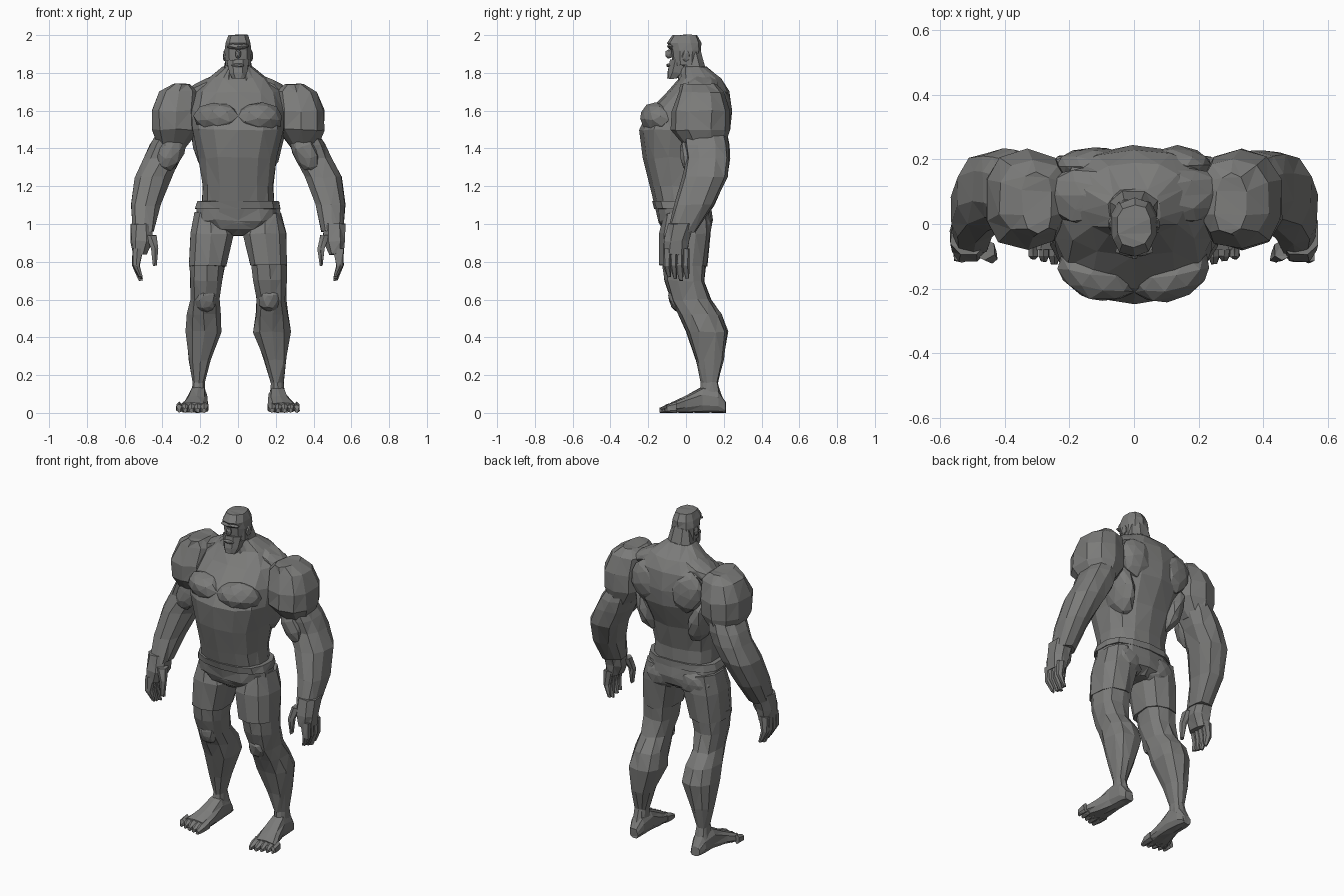
import bpy, bmesh, math, random
from mathutils import Vector, Euler

random.seed(4)
cube = bpy.data.objects.get("Cube")
if cube:
    bpy.data.objects.remove(cube)

stone = bpy.data.materials.new("stone_grey")
stone.use_nodes = True
grey = (.2, .2, .195, 1)
stone.diffuse_color = grey
stone.node_tree.nodes["Principled BSDF"].inputs["Base Color"].default_value = grey


def finish(bm, name, rough, side):
    """Roughen, triangulate and store a flat shaded part, mirrored if side is -1."""
    for v in bm.verts:
        v.co += Vector([random.uniform(-rough, rough) for axis in "xyz"])
        v.co.x *= side
        v.co.z = max(v.co.z, 0)
    bmesh.ops.triangulate(bm, faces=bm.faces[:])
    bmesh.ops.recalc_face_normals(bm, faces=bm.faces[:])
    mesh = bpy.data.meshes.new(name)
    bm.to_mesh(mesh)
    bm.free()
    mesh.materials.append(stone)
    part = bpy.data.objects.new(name, mesh)
    bpy.context.collection.objects.link(part)


def rounded(wave):
    """Push a sine or cosine outward, so that a section is a boxy oval."""
    return math.copysign(abs(wave) ** .8, wave)


def loft(name, side=1, sides=10, rough=.005, lengthwise=False, **sections):
    """Skin named sections: position, centre x, half width, then the depth range.

    Sections are stacked upright, or from heel to toe if lengthwise.
    """
    bm = bmesh.new()
    loops = []
    for position, centre, half, low, high in sections.values():
        loop = []
        for corner in range(sides):
            angle = math.tau * (corner + .5) / sides
            across = centre + half * rounded(math.cos(angle))
            middle, reach = (low + high) / 2, (high - low) / 2
            deep = middle + reach * rounded(math.sin(angle))
            place = (across, position, deep) if lengthwise else (across, deep, position)
            loop.append(bm.verts.new(place))
        loops.append(loop)
    for lower, upper in zip(loops, loops[1:]):
        for i in range(sides):
            j = (i + 1) % sides
            bm.faces.new((lower[i], lower[j], upper[j], upper[i]))
    bm.faces.new(loops[0])
    bm.faces.new(loops[-1])
    finish(bm, name, rough, side)


def lump(name, centre, size, pitch=0, roll=0, yaw=0, rough=.005, side=1):
    """A faceted muscle: a stretched, turned icosphere."""
    bm = bmesh.new()
    bmesh.ops.create_icosphere(bm, subdivisions=2, radius=1)
    turn = Euler([math.radians(angle) for angle in (pitch, roll, yaw)]).to_matrix()
    for v in bm.verts:
        v.co = turn @ (v.co * Vector(size)) + Vector(centre)
    finish(bm, name, rough, side)


# Torso and hips
loft("torso", sides=14,
     hips=(1, 0, .2, -.14, .13),
     waist=(1.2, 0, .19, -.19, .13),
     ribs=(1.35, 0, .21, -.23, .17),
     chest=(1.5, 0, .25, -.25, .23),
     upper_chest=(1.6, 0, .25, -.2, .24),
     collar=(1.7, 0, .23, -.1, .23),
     neck_slope=(1.77, 0, .16, -.04, .19),
     neck_base=(1.83, 0, .08, -.03, .11))
loft("waistband", sides=14, rough=.003,
     bottom=(1.08, 0, .23, -.17, .14),
     top=(1.12, 0, .22, -.18, .14))
loft("hips", sides=14,
     top=(1.1, 0, .22, -.16, .13),
     seat=(1.02, 0, .23, -.15, .14),
     groin=(.97, 0, .17, -.13, .13),
     crotch=(.94, 0, .05, -.08, .09))

# Head with a flat crown and a heavy jaw
loft("neck", sides=8,
     base=(1.74, 0, .1, -.05, .15),
     throat=(1.82, 0, .08, -.04, .11),
     nape=(1.92, 0, .06, -.03, .08))
loft("skull", rough=.003,
     cheeks=(1.84, 0, .07, -.07, .07),
     temples=(1.92, 0, .075, -.08, .08),
     forehead=(1.96, 0, .07, -.1, .08),
     crown=(2, 0, .055, -.07, .06))
loft("jaw", sides=8, rough=.003,
     chin=(1.77, 0, .035, -.1, -.04),
     lips=(1.8, 0, .05, -.1, 0),
     hinge=(1.87, 0, .065, -.09, .03))
lump("brow", (0, -.08, 1.94), (.06, .02, .015), rough=.002)
lump("nose", (0, -.09, 1.9), (.015, .02, .025), rough=.002)
lump("mouth", (0, -.09, 1.84), (.035, .015, .01), rough=.002)

for label, side in (("left", 1), ("right", -1)):
    # Muscles laid over the torso
    lump(label + "_pectoral", (.11, -.15, 1.56), (.13, .09, .08), pitch=-25, yaw=18, side=side)
    lump(label + "_trapezius", (.14, .09, 1.73), (.16, .09, .05), roll=22, side=side)
    lump(label + "_shoulder_blade", (.13, .18, 1.6), (.11, .06, .13), roll=15, side=side)
    lump(label + "_lat", (.18, .08, 1.42), (.06, .12, .16), roll=14, side=side)
    lump(label + "_buttock", (.11, .07, 1), (.11, .07, .09), side=side)
    lump(label + "_ear", (.07, 0, 1.89), (.01, .02, .03), rough=.002, side=side)

    # Shoulder and arm
    loft(label + "_shoulder", side,
         top=(1.74, .3, .05, -.03, .16),
         cap=(1.7, .31, .11, -.04, .2),
         bulge=(1.6, .33, .13, -.08, .23),
         underside=(1.5, .33, .13, -.08, .23),
         armpit=(1.4, .35, .07, 0, .2))
    loft(label + "_arm", side,
         upper=(1.5, .34, .08, -.02, .21),
         biceps=(1.42, .37, .1, -.01, .23),
         elbow=(1.35, .4, .1, 0, .23),
         forearm=(1.25, .45, .1, -.02, .22),
         taper=(1.1, .49, .08, -.06, .15),
         wrist=(.96, .5, .06, -.1, .05))
    lump(label + "_biceps", (.35, .03, 1.4), (.07, .06, .13), pitch=-8, roll=-20, side=side)

    # Hand with four curled fingers and a thumb
    loft(label + "_palm", side, sides=8,
         heel=(1, .51, .06, -.1, .05),
         middle=(.91, .51, .06, -.12, .02),
         knuckles=(.84, .52, .04, -.12, .01))
    for i in range(4):
        y = i * .033 - .1
        loft(f"{label}_finger_{i + 1}", side, sides=6, rough=.003,
             base=(.87, .53, .03, y - .02, y + .02),
             joint=(.78, .54, .02, y - .02, y + .02),
             tip=(.7 + .01 * abs(i - 2), .515, .01, y, y + .02))
    loft(label + "_thumb", side, sides=6, rough=.003,
         base=(.94, .46, .03, -.11, -.05),
         joint=(.87, .44, .02, -.12, -.08),
         tip=(.78, .44, .01, -.12, -.09))

    # Leg in short trousers
    loft(label + "_shorts_leg", side,
         hip=(1.06, .15, .08, -.11, .12),
         thigh=(.95, .14, .12, -.14, .13),
         hem=(.78, .16, .1, -.14, .11))
    loft(label + "_leg", side,
         thigh=(.82, .16, .1, -.13, .11),
         above_knee=(.7, .17, .09, -.11, .1),
         knee=(.6, .175, .08, -.08, .13),
         calf_top=(.52, .18, .09, -.04, .19),
         calf=(.43, .18, .1, 0, .22),
         shin=(.28, .2, .06, .05, .2),
         ankle=(.16, .21, .035, .08, .17),
         heel=(.08, .21, .04, .07, .19))
    lump(label + "_kneecap", (.17, -.05, .6), (.06, .04, .07), pitch=15, side=side)

    # Foot with toes fanned side by side
    loft(label + "_foot", side, rough=.003, lengthwise=True,
         heel=(.21, .21, .03, 0, .06),
         tendon=(.17, .21, .045, 0, .12),
         instep=(.09, .21, .05, 0, .14),
         arch=(0, .22, .065, 0, .09),
         ball=(-.08, .24, .08, 0, .055))
    for i in range(5):
        x, width = .18 + i * .033, .024 - i * .002
        loft(f"{label}_toe_{i + 1}", side, sides=6, rough=.002, lengthwise=True,
             base=(-.05, x, width, 0, .06),
             joint=(-.1, x, width, 0, .045),
             tip=(i * .008 - .14, x, width / 2, 0, .025))
